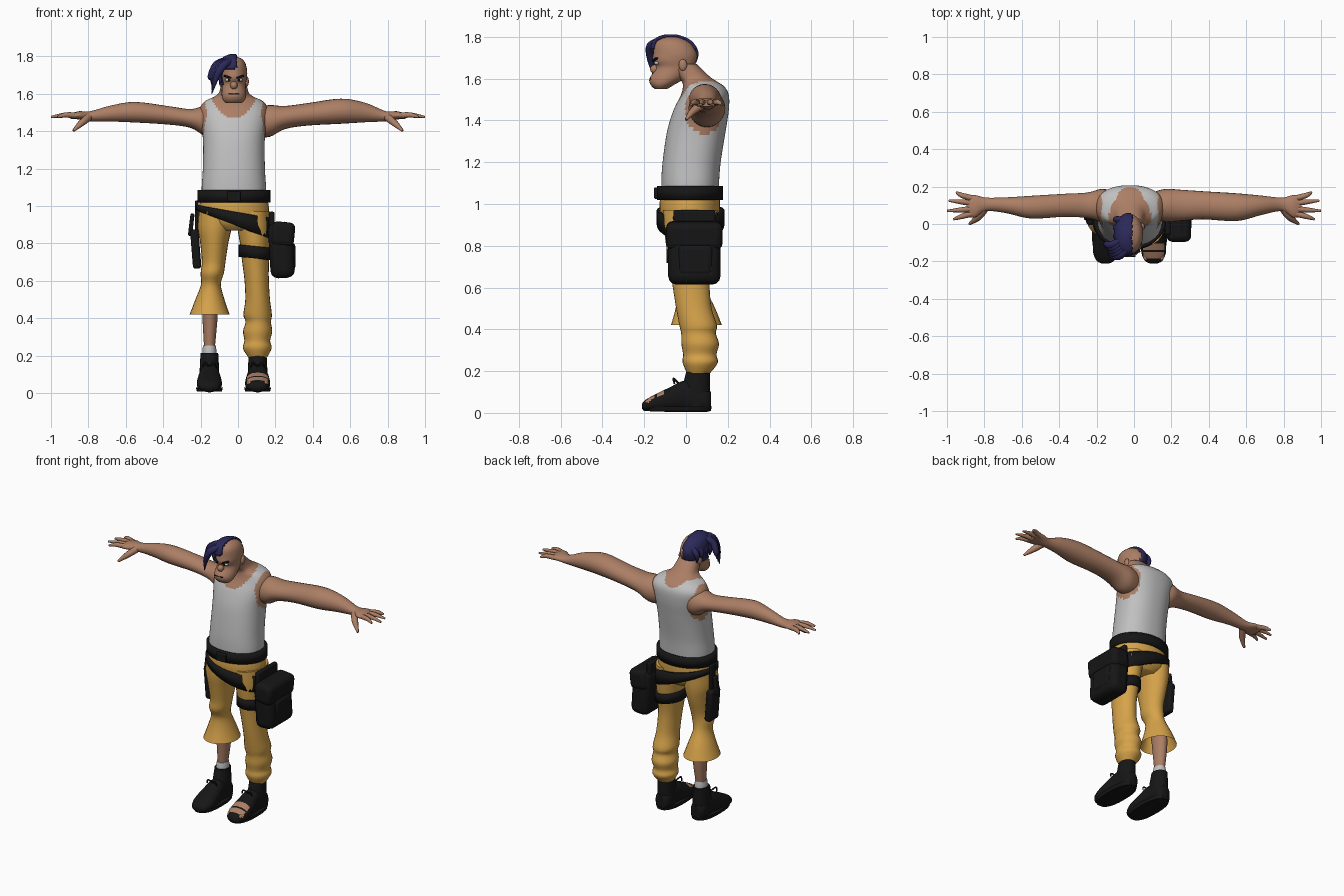
import bpy, bmesh, math
from mathutils import Vector

cube = bpy.data.objects.get("Cube")
if cube:
    bpy.data.objects.remove(cube, do_unlink=True)


def material(name, rgb):
    m = bpy.data.materials.new(name)
    m.use_nodes = True
    m.diffuse_color = (*rgb, 1)
    node = next(n for n in m.node_tree.nodes if n.type == 'BSDF_PRINCIPLED')
    node.inputs["Base Color"].default_value = (*rgb, 1)
    return m


SKIN = material("tan skin", (.41, .21, .13))
SHIRT = material("pale grey cloth", (.53, .53, .53))
YELLOW = material("yellow cloth", (.68, .37, .07))
BLACK = material("black leather", (.008, .008, .008))
HAIR = material("navy hair", (.025, .022, .1))
MID = -.022


def finish(obj, *mats):
    for m in mats:
        obj.data.materials.append(m)
    bpy.ops.object.select_all(action='DESELECT')
    obj.select_set(True)
    bpy.context.view_layer.objects.active = obj
    bpy.ops.object.shade_smooth_by_angle(angle=math.radians(50))
    return obj


def from_bmesh(name, bm, *mats):
    bmesh.ops.recalc_face_normals(bm, faces=bm.faces)
    mesh = bpy.data.meshes.new(name)
    bm.to_mesh(mesh)
    bm.free()
    obj = bpy.data.objects.new(name, mesh)
    bpy.context.collection.objects.link(obj)
    return finish(obj, *mats)


def smooth_rings(rings, steps):
    """Catmull-Rom interpolation between rows of numbers."""
    out, last = [], len(rings) - 1
    for i in range(last):
        a, b, c, d = (rings[min(max(k, 0), last)] for k in range(i - 1, i + 3))
        for s in range(steps):
            t = s / steps
            out.append([q + t * (r - p + t * (2 * p - 5 * q + 4 * r - w + t * (3 * (q - r) + w - p))) / 2
                        for p, q, r, w in zip(a, b, c, d)])
    return out + [rings[-1]]


def loft(name, axis, rings, *mats, n=24, steps=4, cap=True, power=1, keep=None):
    """Ellipse rings (along, u, v, radius u, radius v) skinned along an axis."""
    bm = bmesh.new()
    loops = []
    for t, u, v, ru, rv in smooth_rings(rings, steps):
        loop = []
        for k in range(n):
            c, s = (math.copysign(abs(f(math.tau * k / n)) ** power, f(math.tau * k / n))
                    for f in (math.cos, math.sin))
            p = [u + ru * c, v + rv * s]
            p.insert("xyz".index(axis), t)
            loop.append(bm.verts.new(p))
        loops.append(loop)
    for a, b in zip(loops, loops[1:]):
        for k in range(n):
            j = (k + 1) % n
            bm.faces.new((a[k], a[j], b[j], b[k]))
    if cap:
        bm.faces.new(loops[0])
        bm.faces.new(loops[-1])
    if keep:
        bad = [f for f in bm.faces if not keep(f.calc_center_median())]
        bmesh.ops.delete(bm, geom=bad, context='FACES')
    return from_bmesh(name, bm, *mats)


def paint(obj, rule):
    for f in obj.data.polygons:
        f.material_index = int(rule(f.center))


def box(name, loc, size, mat, bevel=.02, rot=(0, 0, 0)):
    bpy.ops.mesh.primitive_cube_add(size=1, location=loc, rotation=rot)
    obj = bpy.context.object
    obj.name, obj.scale = name, size
    bpy.ops.object.transform_apply(location=False, rotation=False)
    mod = obj.modifiers.new("rounding", 'BEVEL')
    mod.width, mod.segments = bevel, 3
    return finish(obj, mat)


def ball(name, loc, size, mat):
    bpy.ops.mesh.primitive_uv_sphere_add(segments=16, ring_count=10, radius=1, location=loc)
    obj = bpy.context.object
    obj.name, obj.scale = name, size
    return finish(obj, mat)


def strand(name, points, radii, mat):
    """Tapered round tube through a few points."""
    curve = bpy.data.curves.new(name, 'CURVE')
    curve.dimensions, curve.bevel_depth, curve.bevel_resolution = '3D', 1, 2
    curve.use_fill_caps = True
    rows = smooth_rings([(*p, r) for p, r in zip(points, radii)], 4)
    line = curve.splines.new('POLY')
    line.points.add(len(rows) - 1)
    for p, row in zip(line.points, rows):
        p.co, p.radius = (*row[:3], 1), row[3]
    obj = bpy.data.objects.new(name, curve)
    bpy.context.collection.objects.link(obj)
    bpy.ops.object.select_all(action='DESELECT')
    obj.select_set(True)
    bpy.context.view_layer.objects.active = obj
    bpy.ops.object.convert(target='MESH')
    return finish(bpy.context.object, mat)


def band(name, x, y, rx, ry, top, bottom, mat):
    """Strap around a limb; top and bottom heights are functions of x offset."""
    bm = bmesh.new()
    pairs = []
    for k in range(40):
        c, s = math.cos(math.tau * k / 40), math.sin(math.tau * k / 40)
        pairs.append([bm.verts.new((x + rx * c, y + ry * s, h(rx * c))) for h in (bottom, top)])
    for a, b in zip(pairs, pairs[1:] + pairs[:1]):
        bm.faces.new((a[0], b[0], b[1], a[1]))
    obj = from_bmesh(name, bm, mat)
    mod = obj.modifiers.new("thickness", 'SOLIDIFY')
    mod.thickness = .022
    return obj


# Torso and neck: a tank top with scooped neckline and armholes
torso = loft("torso", 'z', [
    (1.03, MID, .02, .17, .135), (1.1, MID, .02, .172, .138), (1.2, MID, .027, .166, .139),
    (1.35, MID, .05, .165, .14), (1.45, MID, .073, .178, .132), (1.52, MID, .09, .182, .115),
    (1.56, MID, .085, .155, .1), (1.585, MID, .065, .105, .085), (1.61, MID, .035, .078, .078),
    (1.67, MID, -.02, .066, .07)], SHIRT, SKIN, n=72, steps=7, power=.88)


def bare(p):
    u = abs(p.x - MID)
    scoop = (1.47 if p.y < .06 else 1.545) + 7 * u * u
    hole = ((p.y - .09) / .095) ** 2 + ((p.z - 1.45) / .115) ** 2 < 1
    return (u < .115 and p.z > scoop) or (u > .12 and hole) or p.z > 1.585


paint(torso, bare)

# Head, jutting jaw and face
HEAD = [(1.55, MID, -.12, .042, .03), (1.57, MID, -.113, .06, .056), (1.6, MID, -.092, .066, .083),
        (1.65, MID, -.055, .064, .09), (1.685, MID, -.055, .07, .105), (1.72, MID, -.052, .071, .104),
        (1.76, MID, -.06, .063, .09), (1.785, MID, -.067, .045, .064), (1.8, MID, -.07, .015, .022)]
loft("head", 'z', HEAD, SKIN)
ball("nose", (MID, -.147, 1.645), (.02, .025, .022), SKIN)
box("mouth", (MID, -.172, 1.598), (.06, .008, .005), BLACK, .002)
for side, s in (("left", 1), ("right", -1)):
    ball(side + "_ear", (MID + s * .068, -.015, 1.665), (.012, .02, .028), SKIN)
    ball(side + "_eye", (MID + s * .03, -.14, 1.674), (.017, .012, .009), SHIRT)
    ball(side + "_pupil", (MID + s * .027, -.15, 1.674), (.006, .004, .007), BLACK)
    box(side + "_eyebrow", (MID + s * .034, -.149, 1.691), (.045, .018, .01), BLACK, .004,
        (0, -s * .3, s * .35))

# Hair swept over the right side, left side shaved
hair = loft("hair", 'z', [(z + .012, x - .006, y - .004, a * 1.12, b * 1.1) for z, x, y, a, b in HEAD], HAIR,
            n=40, keep=lambda p: p.x < MID + .012 and p.z > (1.73 if p.y < -.1 else 1.65))
hair.modifiers.new("thickness", 'SOLIDIFY').thickness = .014
for i in range(5):
    strand("fringe_lock", [(-.02 - .008 * i, -.12 + .012 * i, 1.785), (-.075 - .01 * i, -.168 + .014 * i, 1.755),
                           (-.115 - .008 * i, -.17 + .016 * i, 1.69), (-.14, -.15 + .014 * i, 1.6 + .022 * i)],
           (.014, .022, .017, .002), HAIR)
for i in range(4):
    y = -.13 + .045 * i
    strand("crown_ridge", [(-.02, y, 1.788 - .006 * i), (-.07, y + .015, 1.765 - .008 * i),
                           (-.098, y + .02, 1.71), (-.09, y + .01, 1.66)], (.008, .018, .016, .004), HAIR)

# Arms and hands, the left one bulkier
ARM = [(.1, .1, 1.45, .07, .08), (.17, .1, 1.455, .088, .085), (.25, .1, 1.473, .083, .062),
       (.37, .1, 1.49, .075, .06), (.55, .09, 1.507, .074, .067), (.68, .1, 1.5, .052, .052),
       (.79, .105, 1.48, .036, .027), (.85, .095, 1.485, .06, .022), (.895, .095, 1.48, .055, .014)]
FINGERS = [(.17, .95), (.125, .99), (.07, 1), (.025, .965)]
for side, s, bulk in (("left", 1, 1), ("right", -1, .82)):
    rows = []
    for x, y, z, ry, rz in ARM:
        k = bulk if .2 < x < .75 else 1
        rows.append((s * x, y, z - (1 - k) * .03, ry * k, rz * k))
    loft(side + "_arm", 'x', rows, SKIN)
    for y, tip in FINGERS:
        base = .095 + (y - .095) * .55
        strand(side + "_finger", [(s * .86, base, 1.483), (s * .92, (base + y) / 2, 1.487), (s * tip, y, 1.476)],
               (.016, .014, .006), SKIN)
    strand(side + "_thumb", [(s * .8, .08, 1.475), (s * .835, .035, 1.445), (s * .88, 0, 1.403)],
           (.022, .019, .007), SKIN)

# Trousers: seat, a flared short right leg and a long baggy left leg
loft("trouser_seat", 'z', [(.87, MID, .02, .1, .1), (.91, MID, .02, .175, .132), (.98, MID, .018, .188, .145),
                           (1.06, MID, .02, .175, .14)], YELLOW, n=32)
loft("right_trouser_leg", 'z', [
    (.97, -.12, .02, .09, .13), (.88, -.125, .02, .09, .125), (.8, -.127, .02, .075, .11),
    (.7, -.13, .015, .063, .085), (.64, -.138, .012, .062, .08), (.58, -.145, .03, .053, .072),
    (.5, -.15, .045, .078, .095), (.42, -.152, .05, .107, .122)], YELLOW, cap=False)
loft("left_trouser_leg", 'z', [
    (.97, .08, .02, .09, .13), (.88, .085, .02, .088, .125), (.8, .09, .02, .08, .115),
    (.68, .095, .02, .07, .095), (.6, .1, .025, .065, .088), (.5, .105, .038, .066, .085),
    (.42, .105, .058, .076, .09), (.38, .108, .06, .068, .083), (.33, .105, .068, .078, .09),
    (.28, .103, .066, .069, .08), (.24, .103, .068, .077, .084), (.19, .105, .06, .05, .055)], YELLOW)

# Right shin and sock
loft("right_shin", 'z', [(.62, -.14, .03, .045, .05), (.48, -.148, .06, .042, .058),
                         (.38, -.15, .066, .039, .052), (.22, -.153, .06, .027, .034)], SKIN)
loft("right_sock", 'z', [(.18, -.153, .06, .035, .043), (.22, -.153, .06, .038, .045), (.255, -.153, .06, .034, .04)],
     SHIRT)

# Boots, the left one with an open toe
for side, x in (("left", .105), ("right", -.153)):
    loft(side + "_boot_shaft", 'z', [(.03, x, .05, .05, .065), (.12, x, .05, .052, .066),
                                     (.215, x, .06, .047, .054)], BLACK)
    foot = loft(side + "_boot_foot", 'y', [
        (.12, x, .055, .03, .045), (.09, x, .062, .05, .058), (.0, x, .08, .053, .075),
        (-.08, x, .063, .064, .058), (-.15, x, .047, .066, .04), (-.195, x, .036, .048, .026),
        (-.21, x, .032, .022, .012)], BLACK, SKIN, n=32, steps=6, power=.85)
    loft(side + "_sole", 'z', [(.008, x, -.042, .067, .16), (.03, x, -.042, .072, .166)], BLACK, steps=1, power=.8)
    if side == "left":
        paint(foot, lambda p: -.185 < p.y < -.11 and p.z > .05 and abs(p.x - .105) < .055
              and not -.15 < p.y < -.138)
        for i in range(5):
            ball("toe", (.063 + .021 * i, -.178, .053), (.011, .018, .012), SKIN)
    for s in (1, -1):
        strand(side + "_lace_loop", [(x, -.035, .14), (x + s * .025, -.06, .165), (x + s * .035, -.055, .14)],
               (.005, .005, .004), BLACK)

# Waist belt, slung belt and thigh strap
band("waist_belt", MID, .02, .195, .158, lambda u: 1.085, lambda u: 1.02, BLACK)
band("slung_belt", MID, .022, .202, .162, lambda u: .97 - .17 * u, lambda u: .9 - .38 * u, BLACK)
band("thigh_strap", .093, .02, .089, .114, lambda u: .785 - .1 * u, lambda u: .72 - .1 * u, BLACK)
box("belt_buckle", (MID, -.143, 1.052), (.07, .02, .055), BLACK, .006)

# Hip bag on the left
box("hip_bag", (.232, .04, .765), (.13, .25, .3), BLACK, .04, (0, -.06, 0))
box("hip_bag_flap", (.24, .04, .85), (.125, .27, .13), BLACK, .03, (0, .1, 0))
box("hip_bag_pocket", (.275, .045, .73), (.065, .17, .15), BLACK, .025)
box("hip_bag_hanger", (.18, .04, .92), (.03, .2, .1), BLACK, .01)

# Slim holster on the right
box("holster", (-.226, .045, .77), (.045, .1, .21), BLACK, .015, (0, -.08, 0))
box("holster_grip", (-.25, .04, .9), (.022, .04, .12), BLACK, .008, (0, .12, 0))
box("holster_strap", (-.22, .04, .93), (.02, .05, .2), BLACK, .006)
